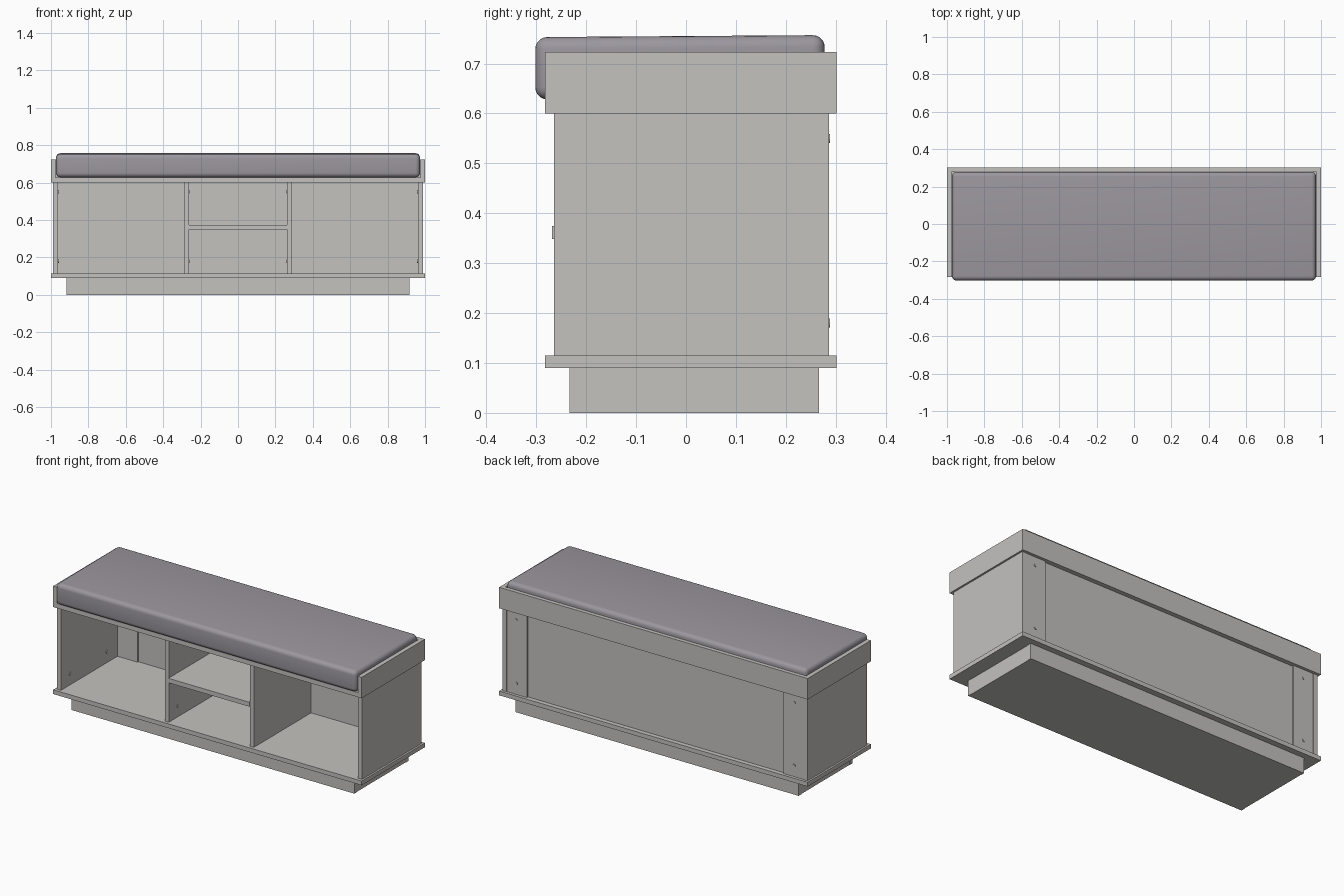
import bpy, math
from mathutils import Vector

if "Cube" in bpy.data.objects:
    bpy.data.objects.remove(bpy.data.objects["Cube"])


def material(name, rgb):
    m = bpy.data.materials.new(name)
    m.diffuse_color = (*rgb, 1)
    m.use_nodes = True
    m.node_tree.nodes["Principled BSDF"].inputs["Base Color"].default_value = m.diffuse_color
    return m


WOOD = material("pale grey board", (0.55, 0.54, 0.52))
CUSHION = material("mauve grey fabric", (0.33, 0.31, 0.345))


def box(name, x, y, z, mat=WOOD):
    """Box from (min, max) pairs."""
    bpy.ops.mesh.primitive_cube_add(size=1)
    o = bpy.context.object
    o.name = name
    for v in o.data.vertices:
        v.co = Vector([r[0] if c < 0 else r[1] for c, r in zip(v.co, (x, y, z))])
    o.data.materials.append(mat)
    return o


def pair(name, x, y, z):
    """Box and its mirror image across x = 0."""
    box(name + "_right", x, y, z)
    box(name + "_left", (-x[1], -x[0]), y, z)


def screw(name, loc, axis):
    """Small screw cap whose axis lies along x or y."""
    rot = (0, math.pi / 2, 0) if axis == 'x' else (math.pi / 2, 0, 0)
    bpy.ops.mesh.primitive_cylinder_add(vertices=12, radius=0.009, depth=0.006,
                                        location=loc, rotation=rot)
    o = bpy.context.object
    o.name = name
    o.data.materials.append(WOOD)


# Plinth
box("plinth_front", (-0.917, 0.917), (-0.233, -0.208), (0, 0.09))
box("plinth_back", (-0.917, 0.917), (0.242, 0.267), (0, 0.09))
box("plinth_core", (-0.915, 0.915), (-0.208, 0.242), (0, 0.09))

# Base and top boards
box("base_board", (-1, 1), (-0.283, 0.302), (0.09, 0.115))
box("top_board", (-1, 1), (-0.283, 0.302), (0.60, 0.627))

# Carcass: sides, dividers, middle shelf
pair("side_panel", (0.962, 0.989), (-0.265, 0.287), (0.115, 0.60))
pair("divider", (0.263, 0.288), (-0.265, 0.265), (0.115, 0.60))
box("middle_shelf", (-0.263, 0.263), (-0.269, 0.265), (0.348, 0.374))

# Back: recessed panel between corner strips
pair("back_strip", (0.832, 0.962), (0.258, 0.285), (0.115, 0.60))
box("back_panel", (-0.832, 0.832), (0.265, 0.275), (0.115, 0.60))

# Rim around the cushion
pair("rim_side", (0.975, 1), (-0.283, 0.302), (0.627, 0.723))
box("rim_back", (-0.975, 0.975), (0.279, 0.302), (0.627, 0.723))

# Screw caps
for s in (-1, 1):
    for z in (0.18, 0.55):
        screw("strip_screw", (s * 0.9, 0.286, z), 'y')
        for y in (-0.18, 0.16):
            screw("divider_screw", (s * 0.262, y, z), 'x')
            screw("side_screw", (s * 0.961, y, z), 'x')

# Seat cushion with soft edges and a slight rise to the back
seat = box("seat_cushion", (-0.973, 0.973), (-0.302, 0.278), (0.628, 0.755), CUSHION)
for v in seat.data.vertices:
    if v.co.z > 0.7:
        v.co.z += 0.002 if v.co.y > 0 else -0.002
bev = seat.modifiers.new("soft_edges", 'BEVEL')
bev.width = 0.024
bev.segments = 5
bpy.context.view_layer.objects.active = seat
bpy.ops.object.modifier_apply(modifier=bev.name)
bpy.ops.object.select_all(action='DESELECT')
seat.select_set(True)
bpy.ops.object.shade_smooth_by_angle(angle=math.radians(40))
